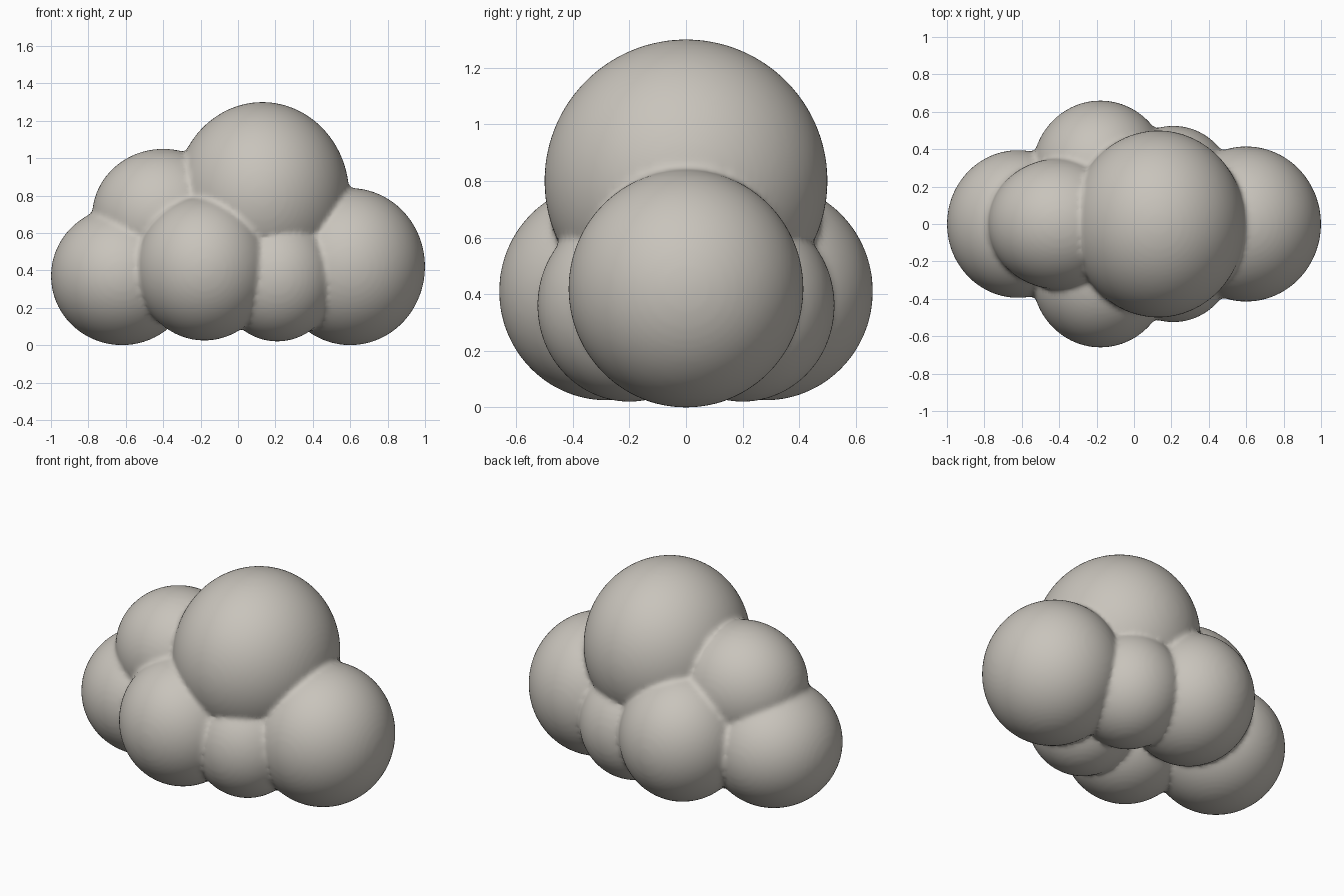
import bpy
import bmesh
from mathutils import Matrix, Vector

cube = bpy.data.objects.get("Cube")
if cube:
    bpy.data.objects.remove(cube, do_unlink=True)

# One warm pale grey for the whole cloud
mat = bpy.data.materials.new("warm_pale_grey")
mat.use_nodes = True
colour = (0.58, 0.55, 0.50, 1.0)
mat.diffuse_color = colour
bsdf = mat.node_tree.nodes["Principled BSDF"]
bsdf.inputs["Base Color"].default_value = colour
bsdf.inputs["Roughness"].default_value = 0.8

bm = bmesh.new()


def puff(centre, radii):
    """Add one rounded puff to the cloud."""
    matrix = Matrix.Translation(centre) @ Matrix.Diagonal(Vector(radii)).to_4x4()
    bmesh.ops.create_icosphere(bm, subdivisions=5, radius=1, matrix=matrix)


# Puffs along the middle: crown, shoulder and the two ends
puff((0.13, 0, 0.80), (0.465, 0.5, 0.5))
puff((-0.40, 0, 0.69), (0.38, 0.35, 0.36))
puff((0.60, 0, 0.42), (0.40, 0.415, 0.42))
puff((-0.62, 0, 0.37), (0.38, 0.395, 0.37))

# Mirrored puffs on the front and back
for side in (-1, 1):
    puff((-0.18, side * 0.28, 0.41), (0.365, 0.38, 0.385))
    puff((0.21, side * 0.20, 0.36), (0.32, 0.325, 0.34))

mesh = bpy.data.meshes.new("cloud")
bm.to_mesh(mesh)
bm.free()
mesh.materials.append(mat)
cloud = bpy.data.objects.new("cloud", mesh)
bpy.context.collection.objects.link(cloud)

# Fuse the puffs into one skin and soften the creases
remesh = cloud.modifiers.new("fuse", "REMESH")
remesh.mode = "VOXEL"
remesh.voxel_size = 0.016
remesh.use_smooth_shade = True
soften = cloud.modifiers.new("soften", "SMOOTH")
soften.factor = 0.5
soften.iterations = 4
mesh.shade_smooth()
